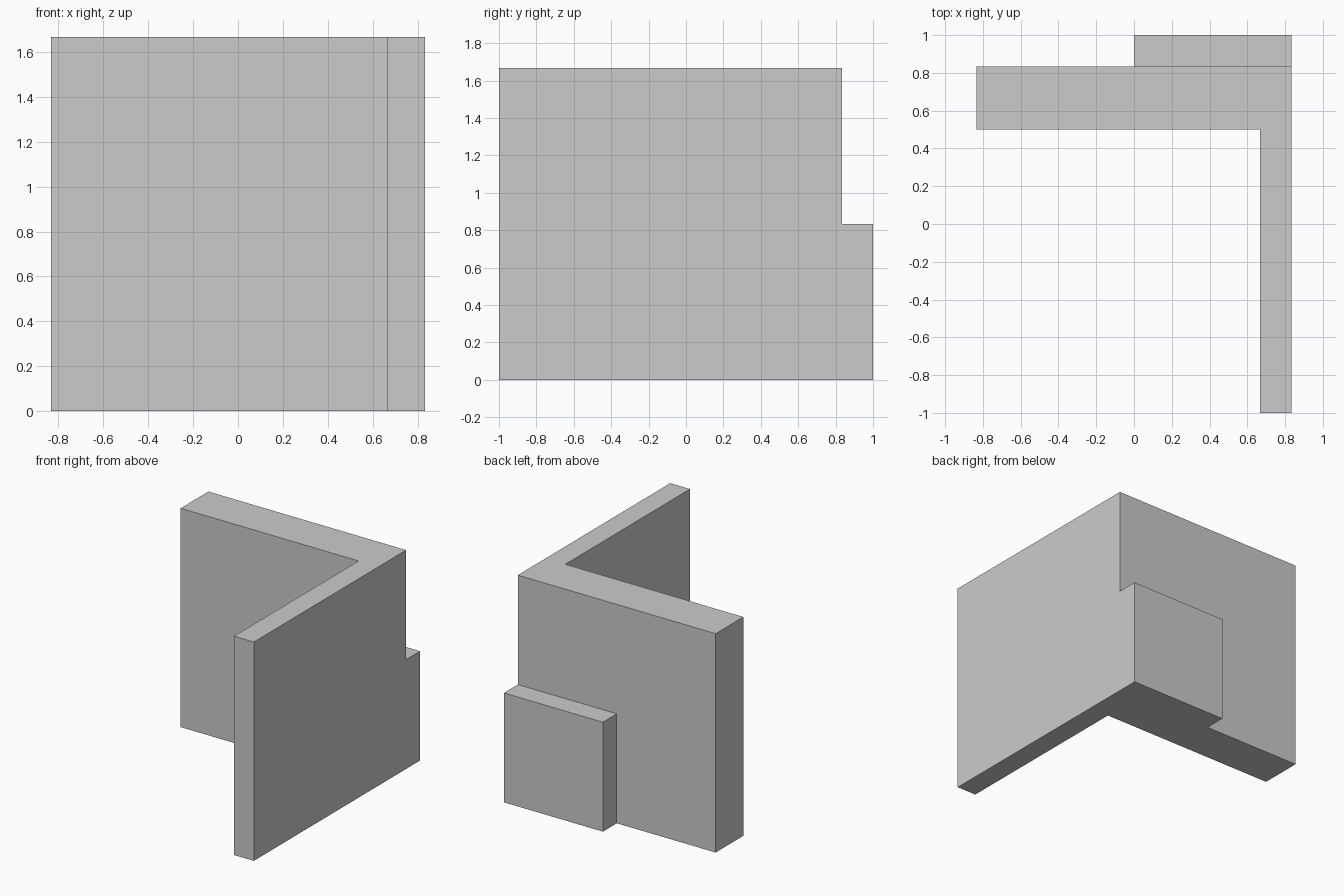
import bpy
import bmesh
import math

if "Cube" in bpy.data.objects:
    bpy.data.objects.remove(bpy.data.objects["Cube"])

U = 1 / 6  # grid module


def raise_faces(bm, faces, height):
    """Extrude a face region upward and return the new top faces."""
    geom = bmesh.ops.extrude_face_region(bm, geom=faces)["geom"]
    verts = [g for g in geom if isinstance(g, bmesh.types.BMVert)]
    bmesh.ops.translate(bm, verts=verts, vec=(0, 0, height))
    return [g for g in geom if isinstance(g, bmesh.types.BMFace)]


# Footprint in modules: L-shaped wall plus a ledge sharing its rear edge
wall_outline = [(-5, 3), (4, 3), (4, -6), (5, -6), (5, 5), (0, 5), (-5, 5)]
ledge_outer = [(5, 6), (0, 6)]

bm = bmesh.new()
wall = [bm.verts.new((x * U, y * U, 0)) for x, y in wall_outline]
outer = [bm.verts.new((x * U, y * U, 0)) for x, y in ledge_outer]
base = [bm.faces.new(wall), bm.faces.new([wall[4], *outer, wall[5]])]

# Lower half includes the ledge, upper half is only the wall
tops = raise_faces(bm, base, 5 * U)
wall_top = max(tops, key=lambda f: len(f.verts))
raise_faces(bm, [wall_top], 5 * U)

# Merge flat neighbouring faces and orient them outward
bmesh.ops.recalc_face_normals(bm, faces=bm.faces[:])
bmesh.ops.dissolve_limit(bm, angle_limit=math.radians(1),
                         verts=bm.verts[:], edges=bm.edges[:])

mesh = bpy.data.meshes.new("corner_wall_with_ledge")
bm.to_mesh(mesh)
bm.free()
obj = bpy.data.objects.new("corner_wall_with_ledge", mesh)
bpy.context.collection.objects.link(obj)
